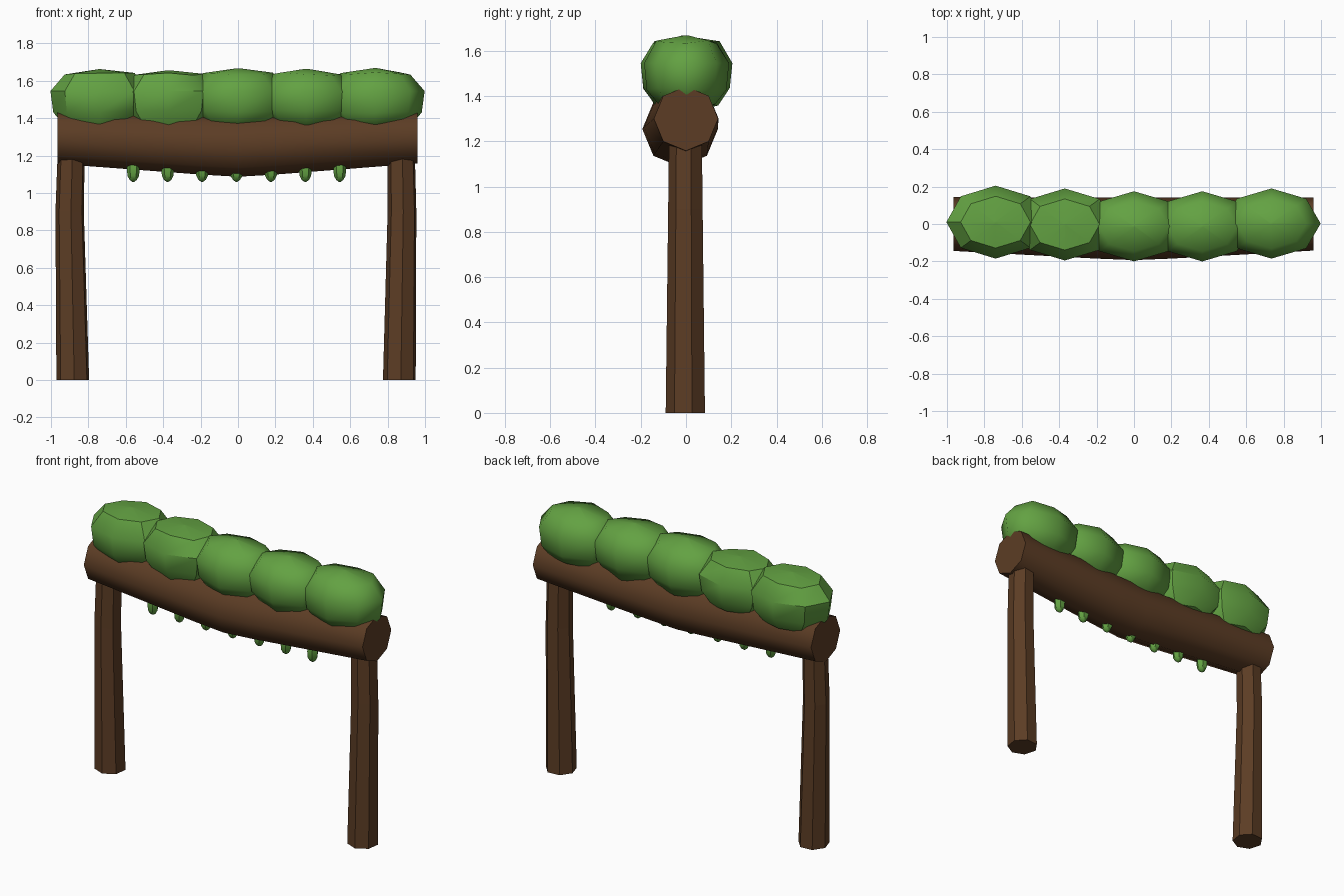
import bpy, bmesh, math, random
from mathutils import Vector

random.seed(4)
cube = bpy.data.objects.get("Cube")
if cube:
    bpy.data.objects.remove(cube, do_unlink=True)


def material(name, color):
    m = bpy.data.materials.new(name)
    m.use_nodes = True
    m.diffuse_color = color
    m.node_tree.nodes["Principled BSDF"].inputs["Base Color"].default_value = color
    return m


bark = material("bark brown", (0.107, 0.046, 0.018, 1))
leaf = material("leaf green", (0.125, 0.36, 0.055, 1))


def loft(name, rings, mat, smooth_angle=None):
    """Skin a list of equal rings and cap both ends."""
    bm = bmesh.new()
    loops = [[bm.verts.new(p) for p in ring] for ring in rings]
    n = len(loops[0])
    for a, b in zip(loops, loops[1:]):
        for i in range(n):
            j = (i + 1) % n
            bm.faces.new((a[i], a[j], b[j], b[i]))
    bm.faces.new(loops[0])
    bm.faces.new(loops[-1])
    bmesh.ops.recalc_face_normals(bm, faces=bm.faces)
    me = bpy.data.meshes.new(name)
    bm.to_mesh(me)
    bm.free()
    me.materials.append(mat)
    ob = bpy.data.objects.new(name, me)
    bpy.context.collection.objects.link(ob)
    if smooth_angle:
        bpy.ops.object.select_all(action="DESELECT")
        ob.select_set(True)
        bpy.context.view_layer.objects.active = ob
        bpy.ops.object.shade_smooth_by_angle(angle=math.radians(smooth_angle))
    return ob


def flat_ring(center, rx, ry, sides, turn=0.0):
    """Horizontal ring of points."""
    steps = [turn + math.tau * i / sides for i in range(sides)]
    return [Vector(center) + Vector((rx * math.cos(a), ry * math.sin(a), 0)) for a in steps]


# Sagging log lying along x
def log_ring(x, y, z, r):
    steps = [math.tau * i / 8 for i in range(8)]
    return [(x, y + r * math.cos(a), z + r * math.sin(a)) for a in steps]


log_path = [(-0.965, 0, 1.3, 0.144), (-0.2, -0.022, 1.262, 0.163), (0, -0.026, 1.254, 0.167),
            (0.2, -0.022, 1.262, 0.163), (0.96, 0, 1.3, 0.142)]
loft("beam_log", [log_ring(*p) for p in log_path], bark, 50)

# Seven-sided posts, slightly leaning and tapering
posts = {
    "right_post": [(-0.882, 0, 0.09), (-0.899, 0.9, 0.078), (-0.89, 1.24, 0.074)],
    "left_post": [(0.864, 0, 0.09), (0.878, 0.9, 0.079), (0.873, 1.24, 0.075)],
}
for name, path in posts.items():
    loft(name, [flat_ring((x, 0, z), r, r, 7, math.radians(17)) for x, z, r in path], bark)

# Row of leafy clumps along the top: (x, top height, back reach, front reach, crease angle)
clumps = [(-0.74, 1.662, 0.205, 0.185, 36), (-0.37, 1.656, 0.19, 0.195, 36),
          (0, 1.667, 0.175, 0.2, 58), (0.365, 1.664, 0.175, 0.2, 58),
          (0.735, 1.668, 0.19, 0.185, 58)]
profile = [(0.03, -0.22), (0.68, -0.185), (0.94, -0.11), (1, 0), (0.71, 0.092)]
for k, (x, top, back, front, crease) in enumerate(clumps):
    reach, mid = (back + front) / 2, (back - front) / 2
    rings = []
    for r, dz in profile:
        ring = flat_ring((x, mid, 1.545 + dz), 0.263 * r, reach * r, 8)
        if dz not in (0, -0.22):
            for p in ring:
                p.z += random.uniform(-0.008, 0.008)
        rings.append(ring)
    rings.append(flat_ring((x, mid, top), 0.008, 0.006, 8))
    loft(f"leaf_clump_{k + 1}", rings, leaf, crease)

# Small moss buds hanging under the log
bud = [(0.03, 1.16), (0.034, 1.13), (0.031, 1.092), (0.019, 1.07), (0.005, 1.06)]
for k in range(7):
    x = -0.56 + 0.184 * k
    loft(f"moss_bud_{k + 1}", [flat_ring((x, -0.04, z), r, r, 6) for r, z in bud], leaf, 50)
